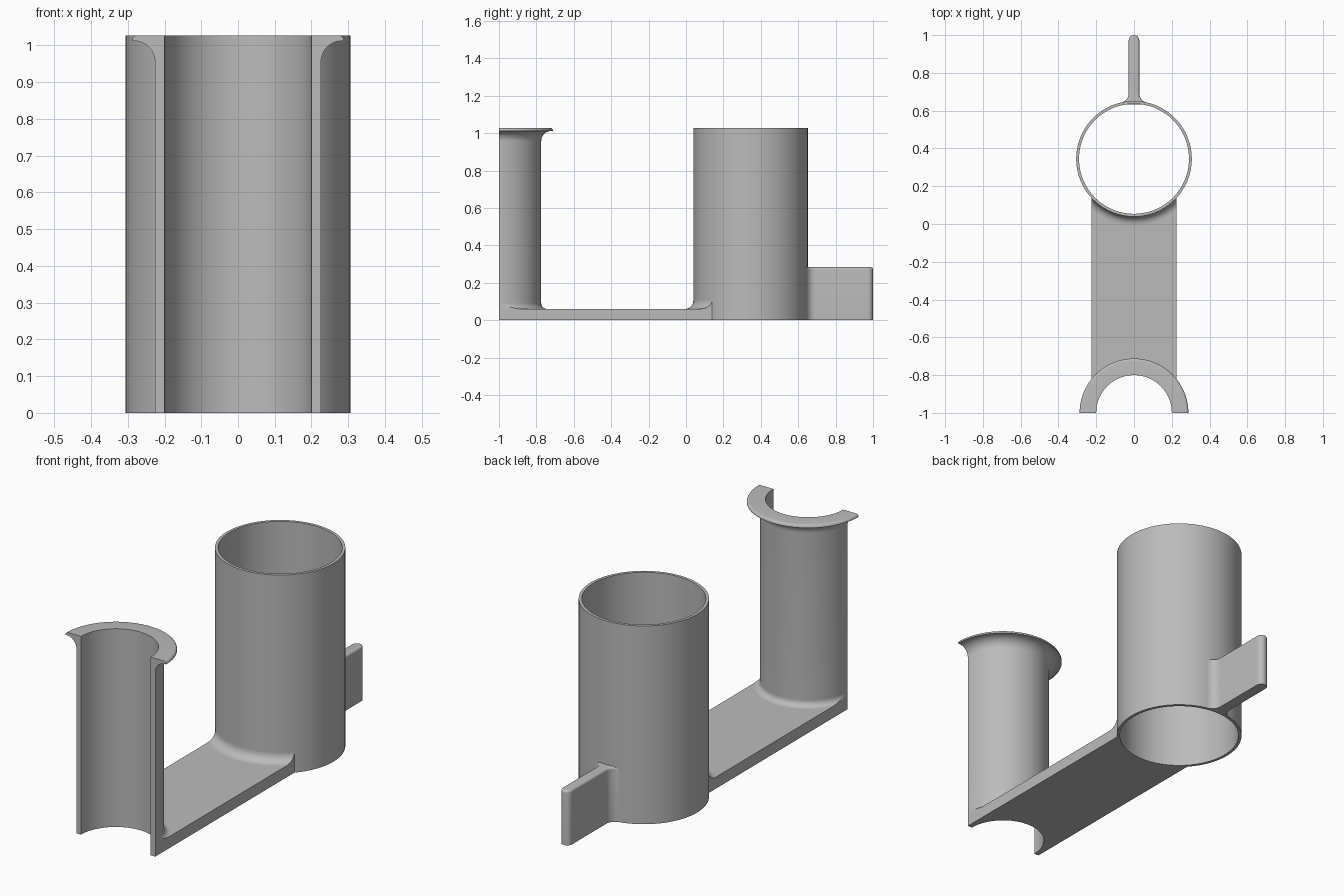
import bpy, bmesh
from math import sin, cos, pi, radians, asin, sqrt
from mathutils import Vector

if "Cube" in bpy.data.objects:
    bpy.data.objects.remove(bpy.data.objects["Cube"])

grey = bpy.data.materials.new("plain grey")
grey.use_nodes = True
grey.diffuse_color = (0.5, 0.5, 0.5, 1)
grey.node_tree.nodes["Principled BSDF"].inputs["Base Color"].default_value = (0.5, 0.5, 0.5, 1)

HEIGHT, PLATE_TOP, HALF_WIDTH = 1.027, 0.06, 0.226
TUBE_Y, TUBE_R, TUBE_IN = 0.345, 0.306, 0.291
SHELL_Y, SHELL_R, SHELL_IN = -1.0, 0.226, 0.2


def arc(cx, cy, r, a0, a1, n):
    """Points on an arc, angles in degrees."""
    return [(cx + r * cos(radians(a0 + (a1 - a0) * i / n)),
             cy + r * sin(radians(a0 + (a1 - a0) * i / n))) for i in range(n + 1)]


def finish(name, bm):
    bmesh.ops.remove_doubles(bm, verts=bm.verts, dist=1e-5)
    bmesh.ops.recalc_face_normals(bm, faces=bm.faces)
    mesh = bpy.data.meshes.new(name)
    bm.to_mesh(mesh)
    bm.free()
    mesh.materials.append(grey)
    obj = bpy.data.objects.new(name, mesh)
    bpy.context.collection.objects.link(obj)
    bpy.ops.object.select_all(action="DESELECT")
    obj.select_set(True)
    bpy.context.view_layer.objects.active = obj
    bpy.ops.object.shade_smooth_by_angle(angle=radians(35))
    return obj


def revolve(profile, cy, a0, a1, steps):
    """Sweep a closed (radius, z) profile about a vertical axis at y = cy."""
    bm = bmesh.new()
    full = abs(a1 - a0) >= 360
    rings = []
    for i in range(steps if full else steps + 1):
        a = radians(a0 + (a1 - a0) * i / steps)
        rings.append([bm.verts.new((r * cos(a), cy + r * sin(a), z)) for r, z in profile])
    n = len(profile)
    for i in range(steps):
        p, q = rings[i], rings[(i + 1) % len(rings)]
        for j in range(n):
            k = (j + 1) % n
            bm.faces.new((p[j], p[k], q[k], q[j]))
    if not full:
        bm.faces.new(rings[0])
        bm.faces.new(rings[-1])
    return bm


def extrude(outline, height):
    bm = bmesh.new()
    face = bm.faces.new([bm.verts.new((x, y, 0)) for x, y in outline])
    top = bmesh.ops.extrude_face_region(bm, geom=[face])["geom"]
    bmesh.ops.translate(bm, vec=(0, 0, height),
                        verts=[v for v in top if isinstance(v, bmesh.types.BMVert)])
    return bm


def base_fillet(name, cy, radius, f, a0, a1):
    """Concave fillet round a cylinder's foot, trimmed to the plate's sides."""
    curve = arc(radius + f, PLATE_TOP + f, f, 180, 270, 8)
    bm = revolve([(radius - 0.008, PLATE_TOP - 0.008), (radius - 0.008, PLATE_TOP + f)]
                 + curve + [(radius + f, PLATE_TOP - 0.008)], cy, a0, a1, 64)
    for side in (1, -1):
        cut = bmesh.ops.bisect_plane(bm, geom=bm.verts[:] + bm.edges[:] + bm.faces[:],
                                     plane_co=(side * HALF_WIDTH, 0, 0),
                                     plane_no=(side, 0, 0), clear_outer=True)
        edges = [e for e in cut["geom_cut"] if isinstance(e, bmesh.types.BMEdge)]
        bmesh.ops.holes_fill(bm, edges=edges, sides=0)
    finish(name, bm)


# Open round tube
finish("tube", revolve([(TUBE_IN, 0), (TUBE_R, 0), (TUBE_R, HEIGHT), (TUBE_IN, HEIGHT)],
                       TUBE_Y, 0, 360, 128))

# Half-round shell with flared lip
lip = arc(SHELL_R + 0.056, HEIGHT - 0.071, 0.056, 180, 90, 12)
rim = arc(0.275, HEIGHT - 0.013, 0.013, 0, 90, 5)
finish("half_shell", revolve([(SHELL_IN, 0), (SHELL_R, 0)] + lip + [(0.288, HEIGHT - 0.015)]
                             + rim + [(SHELL_IN, HEIGHT)], SHELL_Y, 0, 180, 72))

# Flat plate joining the shell to the tube
mid_r = (TUBE_R + TUBE_IN) / 2
a = asin(HALF_WIDTH / mid_r) * 180 / pi
outline = arc(0, SHELL_Y, 0.21, 180, 0, 40) + [(HALF_WIDTH, SHELL_Y)]
outline += arc(0, TUBE_Y, mid_r, -90 + a, -90 - a, 40) + [(-HALF_WIDTH, SHELL_Y)]
finish("base_plate", extrude(outline, PLATE_TOP))

# Fillets where the uprights meet the plate
base_fillet("shell_fillet", SHELL_Y, SHELL_R, 0.03, 0, 180)
base_fillet("tube_fillet", TUBE_Y, TUBE_R, 0.045, 200, 340)

# Upright fin behind the tube, flared at its root and rounded at its tip
w, f = 0.028, 0.05
fy = TUBE_Y + sqrt((TUBE_R + f) ** 2 - (w + f) ** 2)
foot = 180 + asin(fy / sqrt(fy * fy) * (fy - TUBE_Y) / (TUBE_R + f)) * 180 / pi
flare = arc(w + f, fy, f, foot + 0, 180, 8)
if flare[0][1] > fy:
    flare = arc(w + f, fy, f, 270, 180, 8)
right = [(flare[0][0] - 0.004, flare[0][1] - 0.011)] + flare
tip = arc(0, 1 - w, w, 0, 180, 14)
left = [(-x, y) for x, y in reversed(right)]
inner = [(x, TUBE_Y + sqrt(mid_r ** 2 - x * x)) for x in (-0.04, 0, 0.04)]
bm = extrude(right + tip + left + inner, 0.283)
root = TUBE_Y + TUBE_R
top_edges = [e for e in bm.edges
             if all(v.co.z > 0.2 for v in e.verts)
             and all((Vector((v.co.x, v.co.y - TUBE_Y))).length > TUBE_R - 0.002
                     for v in e.verts)]
bmesh.ops.bevel(bm, geom=top_edges, offset=0.018, segments=5, profile=0.5,
                affect="EDGES", clamp_overlap=True)
finish("rear_fin", bm)
